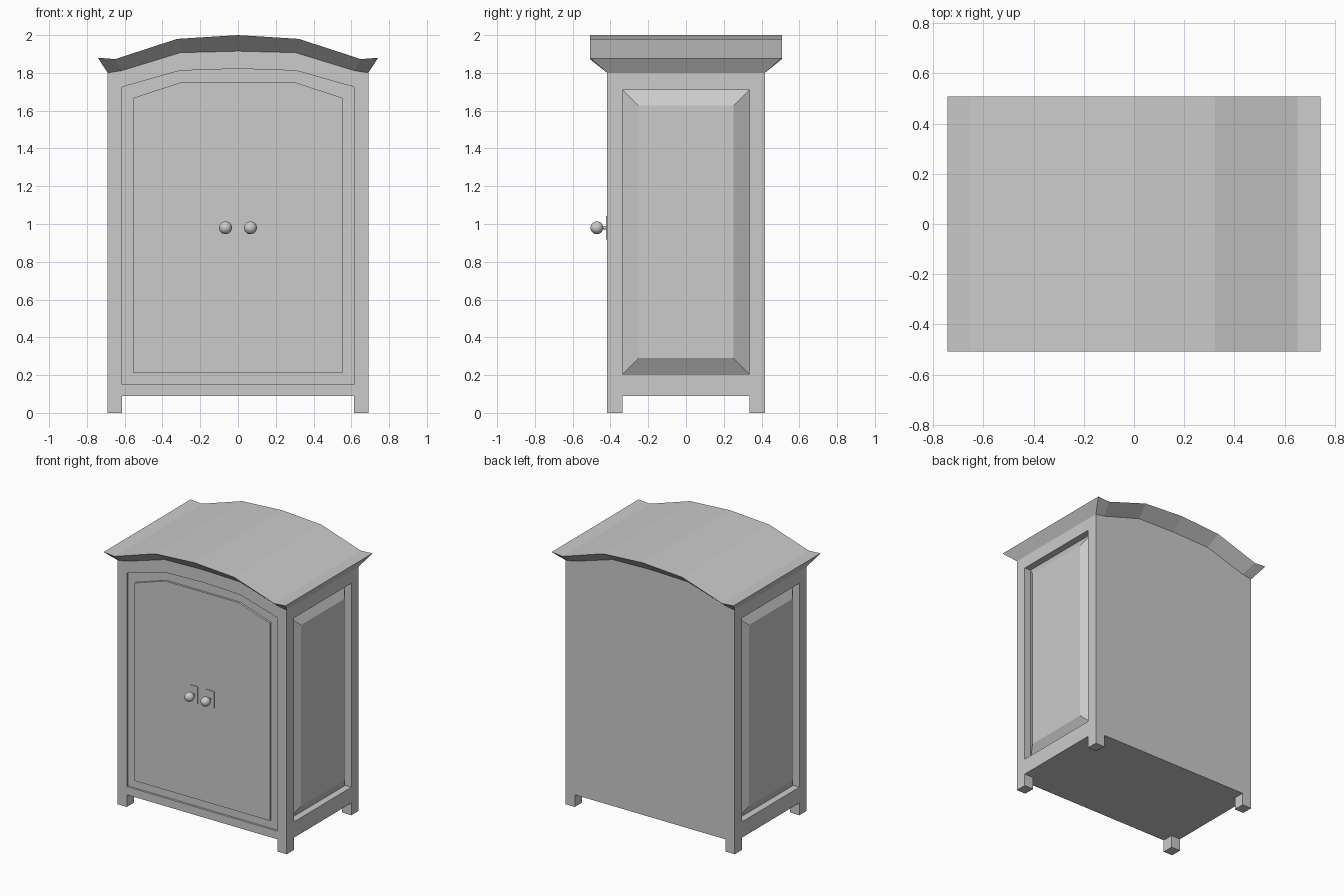
import bpy, bmesh
from math import pi

if "Cube" in bpy.data.objects:
    bpy.data.objects.remove(bpy.data.objects["Cube"])

W, D, LEG = 0.69, 0.418, 0.09   # half width, half depth, leg height


def mesh_object(name, bm):
    bmesh.ops.recalc_face_normals(bm, faces=bm.faces)
    me = bpy.data.meshes.new(name)
    bm.to_mesh(me)
    bm.free()
    ob = bpy.data.objects.new(name, me)
    bpy.context.collection.objects.link(ob)
    return ob


def mirror(half):
    """Full left-to-right profile from its right half, starting at x = 0."""
    return [(-x, z) for x, z in reversed(half[1:])] + half


def prism(name, profile, y0, y1):
    bm = bmesh.new()
    a, b = ([bm.verts.new((x, y, z)) for x, z in profile] for y in (y0, y1))
    bm.faces.new(a)
    bm.faces.new(b)
    n = len(profile)
    for i in range(n):
        j = (i + 1) % n
        bm.faces.new((a[i], a[j], b[j], b[i]))
    return mesh_object(name, bm)


def box(name, x0, x1, y0, y1, z0, z1):
    return prism(name, [(x0, z0), (x1, z0), (x1, z1), (x0, z1)], y0, y1)


def cut(ob, cutter):
    cutter.hide_render = True
    mod = ob.modifiers.new("cut", 'BOOLEAN')
    mod.operation, mod.solver, mod.object = 'DIFFERENCE', 'EXACT', cutter
    bpy.context.view_layer.objects.active = ob
    bpy.ops.object.modifier_apply(modifier=mod.name)
    bpy.data.objects.remove(cutter)


# Cabinet body with arched top
eave = mirror([(0, 1.915), (0.305, 1.907), (0.615, 1.812), (W, 1.80)])
body = prism("cabinet_body", [(-W, LEG)] + eave + [(W, LEG)], -D, D)

# Door: shallow recess in the front with a raised panel inside it
rim = mirror([(0, 1.822), (0.307, 1.812), (0.615, 1.725), (0.615, 0.15)])
panel = mirror([(0, 1.75), (0.302, 1.75), (0.553, 1.668), (0.553, 0.21)])
cut(body, prism("door_cutter", rim, -D - 0.1, -D + 0.015))
prism("door_panel", panel, -D, -D + 0.016)

# Side panels: recessed edge rising to a flush field
Y, Z0, Z1, DEEP, BEVEL = 0.335, 0.207, 1.71, 0.05, 0.083
for s, side in ((1, "right"), (-1, "left")):
    xs = sorted((s * (W - DEEP), s * (W + 0.1)))
    cut(body, box("side_cutter", *xs, -Y, Y, Z0, Z1))
    bm = bmesh.new()
    rings = []
    for x, b in ((W - DEEP, 0), (W, BEVEL)):
        rings.append([bm.verts.new((s * x, y, z)) for y, z in (
            (-Y + b, Z0 + b), (Y - b, Z0 + b), (Y - b, Z1 - b), (-Y + b, Z1 - b))])
    low, high = rings
    bm.faces.new(low)
    bm.faces.new(high)
    for i in range(4):
        j = (i + 1) % 4
        bm.faces.new((low[i], low[j], high[j], high[i]))
    mesh_object(side + "_side_panel", bm)

# Legs
for sx, nx in ((1, "right"), (-1, "left")):
    for sy, ny in ((-1, "front"), (1, "back")):
        xs = sorted((sx * W, sx * (W - 0.075)))
        ys = sorted((sy * D, sy * (D - 0.083)))
        box(f"{ny}_{nx}_leg", *xs, *ys, 0, LEG)

# Flared cornice and roof, lofted from eave line to the larger roof line
roof = mirror([(0, 2.0), (0.322, 1.98), (0.65, 1.873), (0.742, 1.88)])
bm = bmesh.new()
rings = [[bm.verts.new((x, y, z)) for x, z in prof]
         for prof, y in ((eave, -D), (roof, -0.508), (roof, 0.508), (eave, D))]
for a, b in zip(rings, rings[1:]):
    for i in range(len(a) - 1):
        bm.faces.new((a[i], a[i + 1], b[i + 1], b[i]))
for end in (0, -1):
    bm.faces.new([r[end] for r in rings])
mesh_object("cornice_roof", bm)

# Door knobs: back plate, stem and ball
for s, side in ((1, "right"), (-1, "left")):
    x, z = s * 0.066, 0.98
    box(side + "_knob_plate", x - 0.033, x + 0.033, -D - 0.005, -D, z - 0.063, z + 0.063)
    bpy.ops.mesh.primitive_cylinder_add(vertices=12, radius=0.01, depth=0.05,
                                        location=(x, -D - 0.025, z), rotation=(pi / 2, 0, 0))
    bpy.context.object.name = side + "_knob_stem"
    bpy.ops.object.shade_smooth_by_angle()
    bpy.ops.mesh.primitive_uv_sphere_add(segments=24, ring_count=12, radius=0.034,
                                         location=(x, -0.472, z), rotation=(pi / 2, 0, 0))
    bpy.context.object.name = side + "_knob"
    bpy.ops.object.shade_smooth_by_angle()
